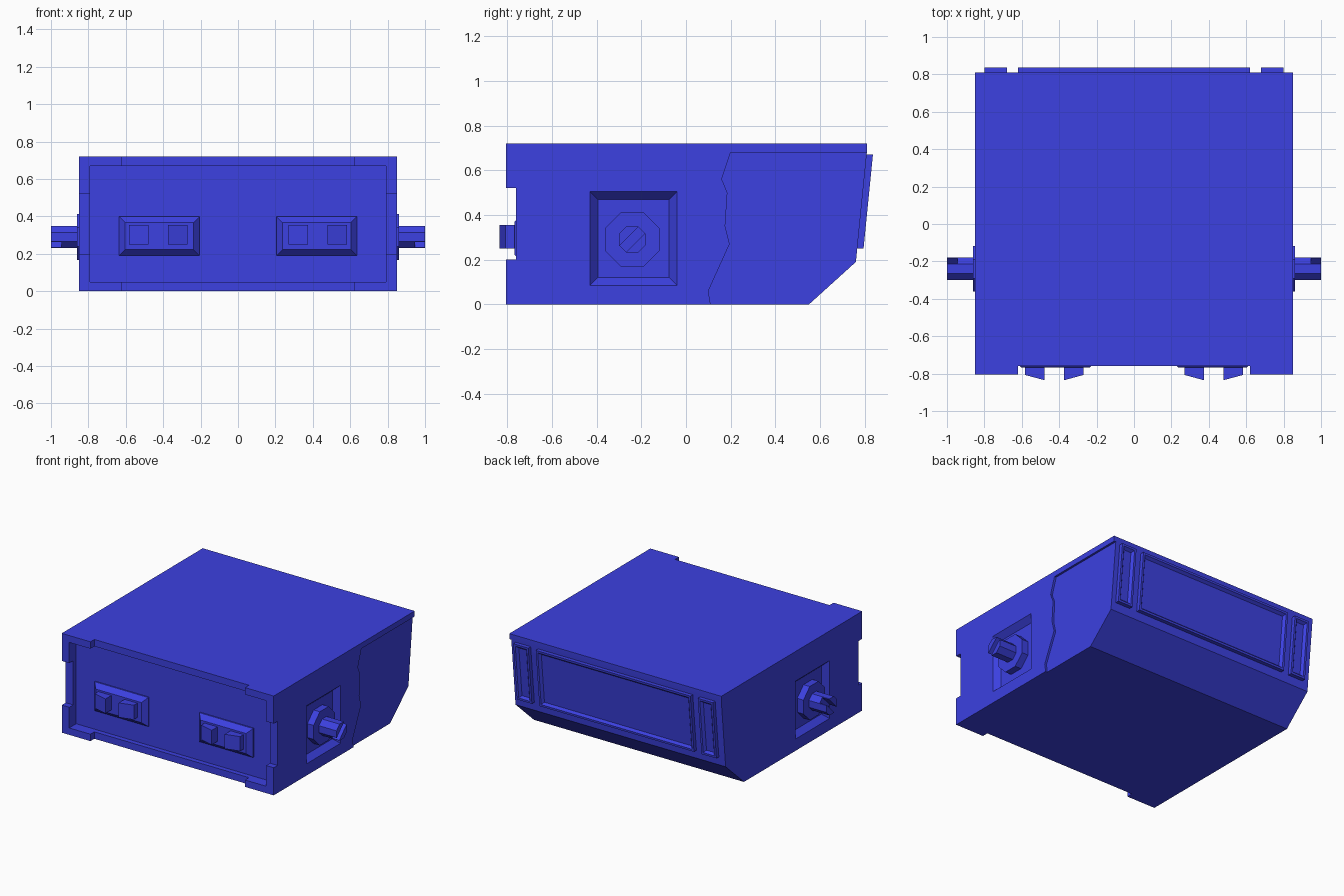
import bpy, bmesh, math

cube = bpy.data.objects.get("Cube")
if cube:
    bpy.data.objects.remove(cube, do_unlink=True)

blue = bpy.data.materials.new("royal_blue")
blue.use_nodes = True
blue.diffuse_color = (0.045, 0.052, 0.75, 1)
shader = next(n for n in blue.node_tree.nodes if n.type == "BSDF_PRINCIPLED")
shader.inputs["Base Color"].default_value = blue.diffuse_color
shader.inputs["Roughness"].default_value = 0.6


def loft(name, loops):
    """Closed skin through loops that share a point count."""
    bm = bmesh.new()
    rings = [[bm.verts.new(p) for p in loop] for loop in loops]
    n = len(rings[0])
    for a, b in zip(rings, rings[1:]):
        for i in range(n):
            j = (i + 1) % n
            bm.faces.new((a[i], a[j], b[j], b[i]))
    bm.faces.new(rings[0][::-1])
    bm.faces.new(rings[-1])
    bmesh.ops.recalc_face_normals(bm, faces=bm.faces)
    mesh = bpy.data.meshes.new(name)
    bm.to_mesh(mesh)
    bm.free()
    mesh.materials.append(blue)
    obj = bpy.data.objects.new(name, mesh)
    bpy.context.collection.objects.link(obj)
    return obj


def activate(obj):
    bpy.ops.object.select_all(action="DESELECT")
    obj.select_set(True)
    bpy.context.view_layer.objects.active = obj


def cut(obj, cutter):
    cutter.hide_render = True
    mod = obj.modifiers.new("cut", "BOOLEAN")
    mod.operation, mod.solver, mod.object = "DIFFERENCE", "EXACT", cutter
    activate(obj)
    bpy.ops.object.modifier_apply(modifier=mod.name)
    bpy.data.objects.remove(cutter, do_unlink=True)


def rect(u0, u1, v0, v1, inset=0):
    return [(u0 + inset, v0 + inset), (u1 - inset, v0 + inset),
            (u1 - inset, v1 - inset), (u0 + inset, v1 - inset)]


def at_x(x, outline):
    return [(x, u, v) for u, v in outline]


def at_y(y, outline):
    return [(u, y, v) for u, v in outline]


def octagon(r):
    r /= math.cos(math.pi / 8)
    return [(HUB_Y + r * math.cos((i + 0.5) * math.pi / 4),
             HUB_Z + r * math.sin((i + 0.5) * math.pi / 4)) for i in range(8)]


HUB_Y, HUB_Z = -0.24, 0.29
W, H, FRONT = 0.85, 0.72, -0.76

# Main body with a sloping tail
profile = [(FRONT, 0), (0.55, 0), (0.76, 0.19), (0.81, 0.69), (0.81, H), (FRONT, H)]
body = loft("body", [at_x(-W, profile), at_x(W, profile)])

# Recessed front panel
cut(body, loft("front_cutter", [at_y(-0.9, rect(-0.79, 0.79, 0.05, 0.67)),
                                at_y(-0.725, rect(-0.79, 0.79, 0.05, 0.67))]))

# Shallow ragged dent in the left rear side
dent = [(0.11, -0.1), (0.11, 0), (0.1, 0.06), (0.195, 0.27), (0.175, 0.35),
        (0.185, 0.5), (0.16, 0.56), (0.2, 0.68), (0.9, 0.68), (0.9, -0.1)]
cut(body, loft("dent_cutter", [at_x(W - 0.015, dent), at_x(W + 0.1, dent)]))

for s, side in ((1, "left"), (-1, "right")):
    # Sloped square well in each side
    cut(body, loft("well_cutter", [
        at_x(s * (W + 0.03), rect(-0.43, -0.04, 0.085, 0.505, -0.03)),
        at_x(s * W, rect(-0.43, -0.04, 0.085, 0.505)),
        at_x(s * (W - 0.04), rect(-0.43, -0.04, 0.085, 0.505, 0.036))]))

    # Octagonal hub and slotted peg
    loft(side + "_hub", [at_x(s * 0.78, octagon(0.122)), at_x(s * 0.86, octagon(0.122))])
    peg = loft(side + "_peg", [at_x(s * 0.84, octagon(0.06)), at_x(s, octagon(0.06))])
    a, b = 0.1, 0.022
    slot = [(HUB_Y + u - v, HUB_Z + u + v) for u, v in rect(-a, a, -b / 1.5, b / 1.5)]
    cut(peg, loft("slot_cutter", [at_x(s * 0.945, slot), at_x(s * 1.1, slot)]))

    # Raised corner brackets on the front rim
    for z0, z1, zi, level in ((0, 0.2, 0.05, "lower"), (H, 0.52, 0.67, "upper")):
        ell = [(s * x, z) for x, z in ((W, z0), (W, z1), (0.79, z1),
                                      (0.79, zi), (0.62, zi), (0.62, z0))]
        loft(f"{side}_{level}_bracket", [at_y(FRONT + 0.02, ell), at_y(-0.805, ell)])

    # Lamp housing with bevelled edge and shallow pan
    x0, x1 = sorted((s * 0.205, s * 0.635))
    loft(side + "_lamp_housing", [
        at_y(-0.71, rect(x0, x1, 0.19, 0.4)),
        at_y(-0.735, rect(x0, x1, 0.19, 0.4)),
        at_y(-0.768, rect(x0, x1, 0.19, 0.4, 0.032))])

    # Two slanted lamp blocks either side of a gap
    for outer, inner, place in ((0.27, 0.373, "inner"), (0.583, 0.478, "outer")):
        plan = [(s * outer, -0.75), (s * inner, -0.75),
                (s * inner, -0.835), (s * outer, -0.807)]
        loft(f"{side}_{place}_lamp", [[(x, y, z) for x, y in plan] for z in (0.25, 0.355)])


# Framed lights on the leaning back wall
def back_light(name, x0, x1):
    def ring(inset, out):
        return [(x, 0.76 + 0.1 * (z - 0.19) + out, z)
                for x, z in rect(x0, x1, 0.25, 0.67, inset)]
    loft(name, [ring(0, -0.02), ring(0, 0.028), ring(0.015, 0.028), ring(0.03, 0.01)])


back_light("back_panel", -0.62, 0.62)
back_light("left_tail_light", 0.68, 0.8)
back_light("right_tail_light", -0.8, -0.68)

for obj in list(bpy.context.collection.objects):
    if obj.type == "MESH":
        activate(obj)
        bpy.ops.object.shade_smooth_by_angle(angle=math.radians(25))
